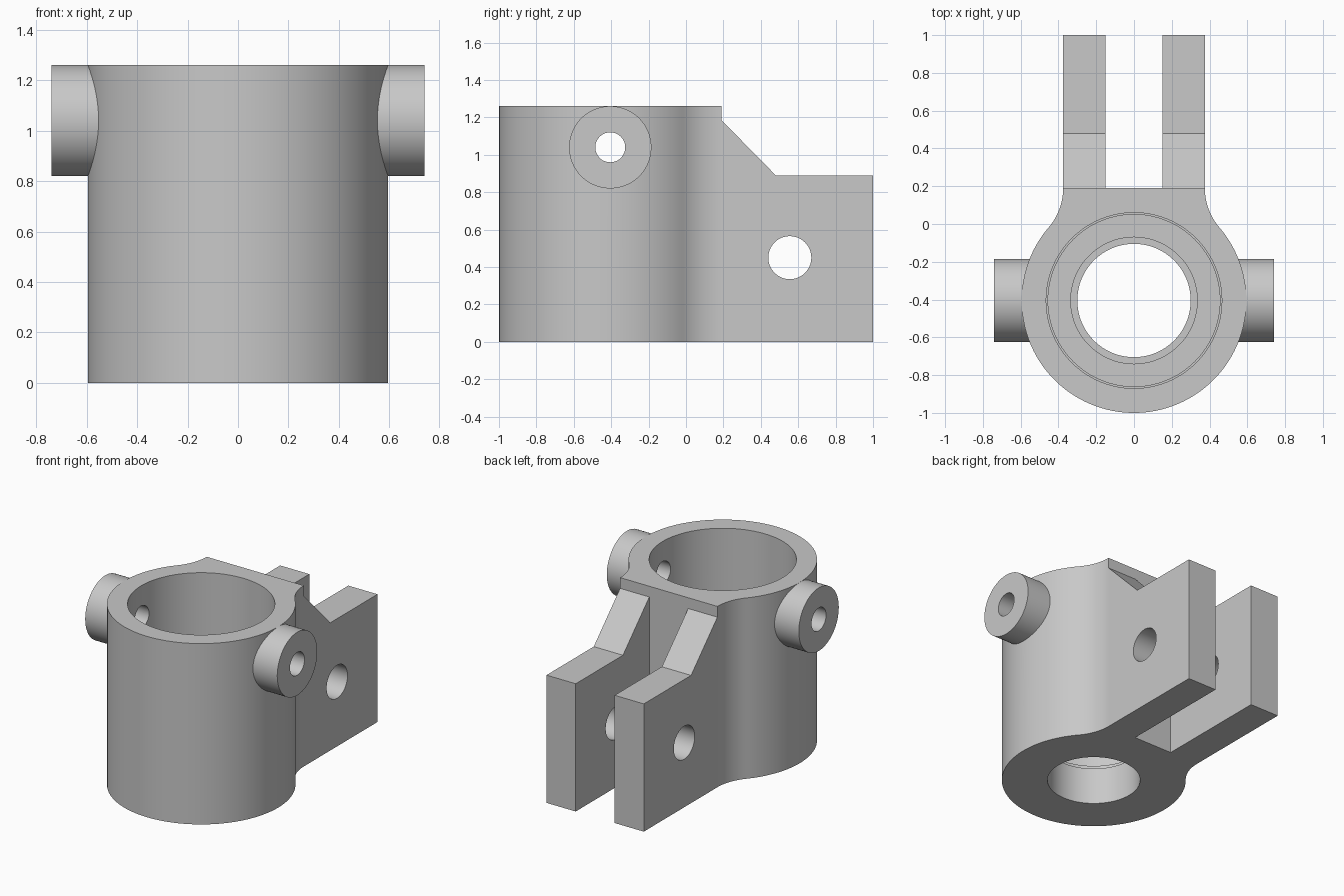
import bpy, bmesh, math

if "Cube" in bpy.data.objects:
    bpy.data.objects.remove(bpy.data.objects["Cube"])

H = 1.26                  # overall height
CY, R = -0.405, 0.595     # barrel centre (y) and outer radius
BACK, HALF = 0.19, 0.375  # flat back of the barrel: y position and half width

metal = bpy.data.materials.new("mid grey metal")
metal.diffuse_color = (0.58, 0.58, 0.58, 1)
metal.use_nodes = True
metal.node_tree.nodes["Principled BSDF"].inputs["Base Color"].default_value = metal.diffuse_color


def circle(u, v, r, n=96):
    return [(u + r * math.cos(2 * math.pi * i / n),
             v + r * math.sin(2 * math.pi * i / n)) for i in range(n)]


def prism(name, pts, axis, lo, hi):
    """Extrude a closed outline along z (points are x, y) or x (points are y, z)."""
    place = (lambda u, v, w: (u, v, w)) if axis == 'z' else (lambda u, v, w: (w, u, v))
    bm = bmesh.new()
    a = [bm.verts.new(place(u, v, lo)) for u, v in pts]
    b = [bm.verts.new(place(u, v, hi)) for u, v in pts]
    bm.faces.new(a)
    bm.faces.new(b)
    for i in range(len(pts)):
        j = (i + 1) % len(pts)
        bm.faces.new((a[i], a[j], b[j], b[i]))
    bmesh.ops.recalc_face_normals(bm, faces=bm.faces)
    mesh = bpy.data.meshes.new(name)
    bm.to_mesh(mesh)
    bm.free()
    mesh.materials.append(metal)
    obj = bpy.data.objects.new(name, mesh)
    bpy.context.collection.objects.link(obj)
    return obj


def activate(obj):
    bpy.ops.object.select_all(action='DESELECT')
    obj.select_set(True)
    bpy.context.view_layer.objects.active = obj


def cut(obj, pts, axis, lo, hi):
    """Remove an extruded outline from obj."""
    cutter = prism("cutter", pts, axis, lo, hi)
    cutter.hide_render = True
    activate(obj)
    mod = obj.modifiers.new("cut", 'BOOLEAN')
    mod.operation = 'DIFFERENCE'
    mod.solver = 'EXACT'
    mod.object = cutter
    bpy.ops.object.modifier_apply(modifier=mod.name)
    bpy.data.objects.remove(cutter)


def smooth(obj):
    activate(obj)
    bpy.ops.object.shade_smooth_by_angle(angle=math.radians(30))


# Barrel outline: round front, blended by concave fillets into a flat back
d = BACK - CY
fillet = (HALF ** 2 + d ** 2 - R ** 2) / (2 * (R - HALF))
touch = math.atan2(d, HALF + fillet)
half = []
for i in range(61):
    t = -math.pi / 2 + (touch + math.pi / 2) * i / 60
    half.append((R * math.cos(t), CY + R * math.sin(t)))
for i in range(1, 17):
    t = math.pi + touch * (1 - i / 16)
    half.append((HALF + fillet + fillet * math.cos(t), BACK + fillet * math.sin(t)))
outline = half + [(-x, y) for x, y in reversed(half[1:])]
barrel = prism("barrel", outline, 'z', 0, H)

# Stepped bore: radius and the height where each step starts
for r, z in ((0.30, -0.1), (0.335, 0.26), (0.455, 0.30), (0.465, 0.55)):
    cut(barrel, circle(0, CY, r), 'z', z, H + 0.1)

# Cross hole through the barrel walls
cross_hole = circle(CY, 1.04, 0.08, 48)
cut(barrel, cross_hole, 'x', -0.9, 0.9)
smooth(barrel)

# Side bosses and clevis arms, one of each per side
arm_side = [(BACK, 0), (1, 0), (1, 0.89), (0.48, 0.89), (BACK, 1.185)]
for side, s in (("left", -1), ("right", 1)):
    boss = prism(side + "_boss", circle(CY, 1.04, 0.22), 'x', *sorted((s * 0.50, s * 0.74)))
    cut(boss, cross_hole, 'x', -0.9, 0.9)
    smooth(boss)
    arm = prism(side + "_clevis_arm", arm_side, 'x', *sorted((s * 0.15, s * HALF)))
    cut(arm, circle(0.555, 0.45, 0.115, 64), 'x', -0.6, 0.6)
    smooth(arm)
